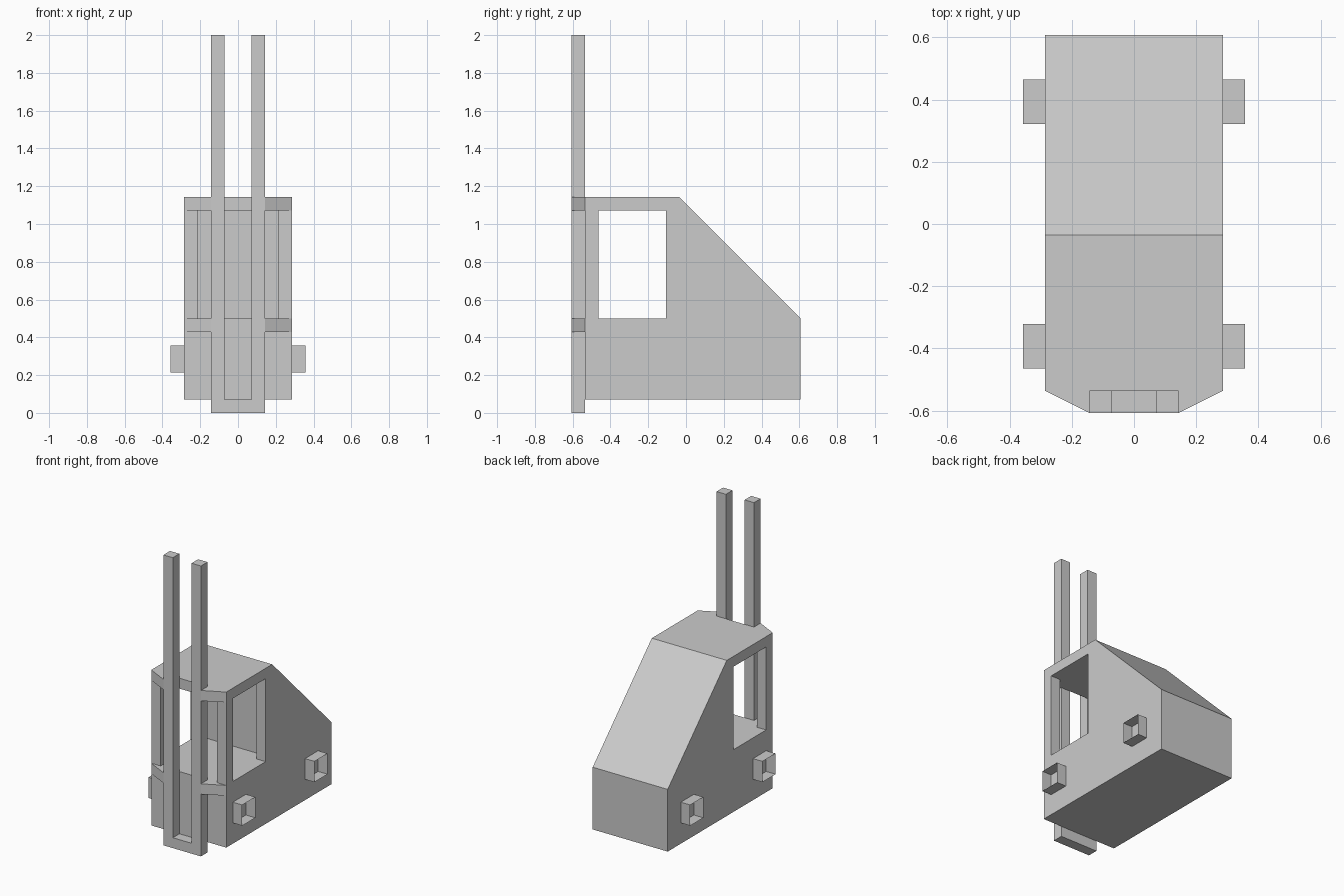
import bpy
import bmesh
from mathutils import Vector

U = 1 / 14  # modelling unit

cube = bpy.data.objects.get("Cube")
if cube:
    bpy.data.objects.remove(cube, do_unlink=True)

grey = bpy.data.materials.new("plain grey")
grey.use_nodes = True
colour = (0.6, 0.6, 0.6, 1)
grey.diffuse_color = colour
grey.node_tree.nodes["Principled BSDF"].inputs["Base Color"].default_value = colour


def prism(name, outline, axis, lo, hi, capped=True):
    """Extrude a 2D outline along axis 'x' (points are y, z) or 'z' (points are x, y)."""
    def place(p, d):
        return Vector((d, *p) if axis == "x" else (*p, d)) * U
    bm = bmesh.new()
    a = [bm.verts.new(place(p, lo)) for p in outline]
    b = [bm.verts.new(place(p, hi)) for p in outline]
    n = len(outline)
    for i in range(n):
        j = (i + 1) % n
        bm.faces.new((a[i], a[j], b[j], b[i]))
    if capped:
        bm.faces.new(a[::-1])
        bm.faces.new(b)
    bmesh.ops.recalc_face_normals(bm, faces=bm.faces[:])
    mesh = bpy.data.meshes.new(name)
    bm.to_mesh(mesh)
    bm.free()
    mesh.materials.append(grey)
    obj = bpy.data.objects.new(name, mesh)
    bpy.context.collection.objects.link(obj)
    return obj


def rect(x0, x1, y0, y1):
    return [(x0, y0), (x1, y0), (x1, y1), (x0, y1)]


# Body with sloping back
body = prism("body", [(-7.5, 1), (8.5, 1), (8.5, 7), (-0.5, 16), (-7.5, 16)], "x", -4, 4)

# Cabin opened to the front, and side windows
cutters = [prism("cabin_cutter", rect(-9, -0.5, 7, 15), "x", -3, 3),
           prism("window_cutter", rect(-6.5, -1.5, 7, 15), "x", -5, 5)]
for cutter in cutters:
    cutter.hide_render = True
    mod = body.modifiers.new(cutter.name, "BOOLEAN")
    mod.operation = "DIFFERENCE"
    mod.solver = "EXACT"
    mod.object = cutter
depsgraph = bpy.context.evaluated_depsgraph_get()
cut_mesh = bpy.data.meshes.new_from_object(body.evaluated_get(depsgraph))
body.modifiers.clear()
body.data = cut_mesh
for cutter in cutters:
    bpy.data.objects.remove(cutter, do_unlink=True)

# U-shaped mast: two rails joined by a foot bar
prism("mast_foot", rect(-1, 1, -8.5, -7.5), "z", 0, 1)
for side, label in ((1, "left"), (-1, "right")):
    prism(label + "_mast_rail", rect(side, 2 * side, -8.5, -7.5), "z", 0, 28)

    # Wedge braces from the mast to the cabin corners
    wedge = [(2 * side, -8.5), (4 * side, -7.5), (2 * side, -7.5)]
    prism(label + "_lower_brace", wedge, "z", 6, 7)
    prism(label + "_upper_brace", wedge, "z", 15, 16)

    # Square wheel housings, open at the outer end
    for end, y in (("front", -5.5), ("rear", 5.5)):
        prism(label + "_" + end + "_wheel", rect(y - 1, y + 1, 3, 5), "x",
              4 * side, 5 * side, capped=False)
